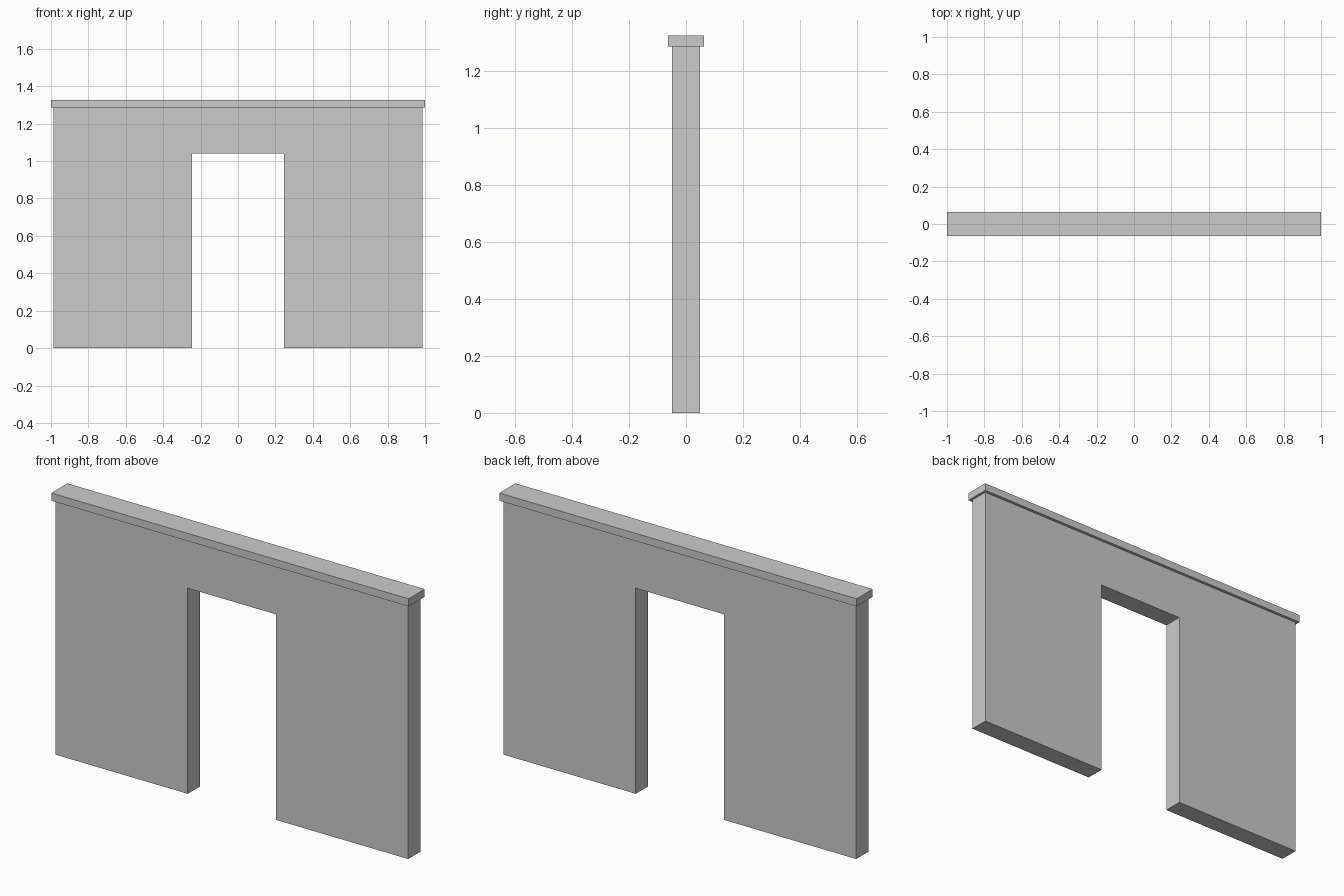
import bpy
import bmesh

if "Cube" in bpy.data.objects:
    bpy.data.objects.remove(bpy.data.objects["Cube"])

HALF_WALL, HALF_DOOR = 0.987, 0.247
WALL_TOP, DOOR_TOP, CAP_TOP = 1.287, 1.04, 1.326
WALL_DEPTH, CAP_DEPTH = 0.098, 0.128


def extrude_profile(name, faces, depth):
    """Extrude flat x-z faces along y, centred on y = 0."""
    bm = bmesh.new()
    for face in faces:
        bm.faces.new([bm.verts.new((x, -depth / 2, z)) for x, z in face])
    bmesh.ops.remove_doubles(bm, verts=bm.verts, dist=1e-5)
    front = bm.faces[:]
    out = bmesh.ops.extrude_face_region(bm, geom=front, use_keep_orig=True)
    moved = [v for v in out["geom"] if isinstance(v, bmesh.types.BMVert)]
    bmesh.ops.translate(bm, verts=moved, vec=(0, depth, 0))
    bmesh.ops.recalc_face_normals(bm, faces=bm.faces)
    mesh = bpy.data.meshes.new(name)
    bm.to_mesh(mesh)
    bm.free()
    obj = bpy.data.objects.new(name, mesh)
    bpy.context.collection.objects.link(obj)
    return obj


# Wall: two panels joined by a lintel over the doorway
panels = [[(s * HALF_DOOR, 0), (s * HALF_WALL, 0), (s * HALF_WALL, WALL_TOP),
           (s * HALF_DOOR, WALL_TOP), (s * HALF_DOOR, DOOR_TOP)][::s]
          for s in (-1, 1)]
lintel = [(-HALF_DOOR, DOOR_TOP), (HALF_DOOR, DOOR_TOP),
          (HALF_DOOR, WALL_TOP), (-HALF_DOOR, WALL_TOP)]
extrude_profile("doorway_wall", panels + [lintel], WALL_DEPTH)

# Overhanging cap along the top
cap = [(-1, WALL_TOP), (1, WALL_TOP), (1, CAP_TOP), (-1, CAP_TOP)]
extrude_profile("wall_cap", [cap], CAP_DEPTH)
